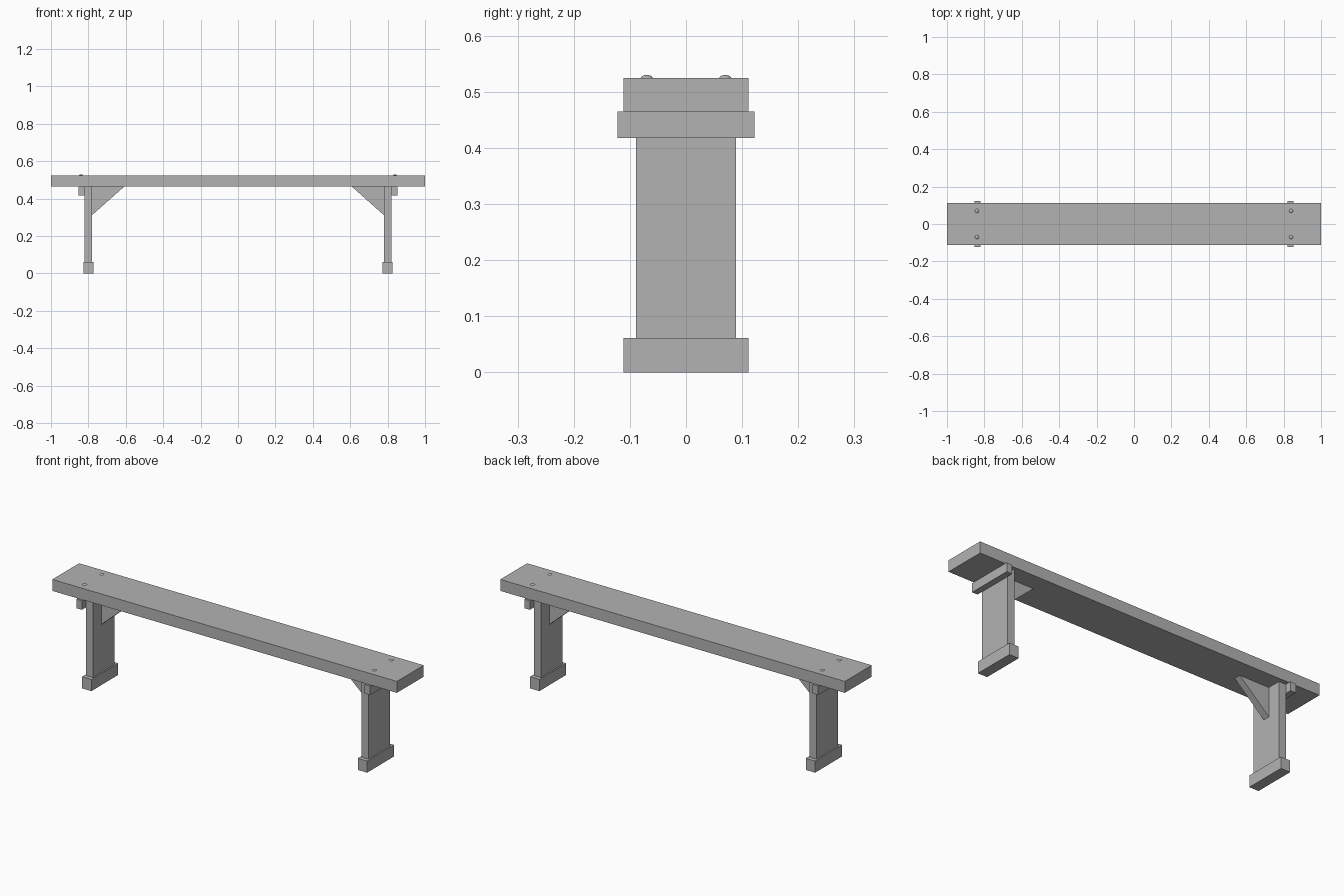
import bpy, bmesh, math
from mathutils import Matrix

cube = bpy.data.objects.get("Cube")
if cube:
    bpy.data.objects.remove(cube, do_unlink=True)

GREY = (0.45, 0.45, 0.45, 1.0)
mat = bpy.data.materials.new("plain grey")
mat.use_nodes = True
mat.diffuse_color = GREY
bsdf = next(n for n in mat.node_tree.nodes if n.type == 'BSDF_PRINCIPLED')
bsdf.inputs["Base Color"].default_value = GREY


def add_object(name, bm):
    bmesh.ops.recalc_face_normals(bm, faces=bm.faces)
    mesh = bpy.data.meshes.new(name)
    bm.to_mesh(mesh)
    bm.free()
    mesh.materials.append(mat)
    obj = bpy.data.objects.new(name, mesh)
    bpy.context.collection.objects.link(obj)
    return obj


def prism(name, profile, half_depth):
    """Extrude an x-z outline evenly to both sides of y = 0."""
    bm = bmesh.new()
    face = bm.faces.new([bm.verts.new((x, -half_depth, z)) for x, z in profile])
    ext = bmesh.ops.extrude_face_region(bm, geom=[face])
    verts = [v for v in ext["geom"] if isinstance(v, bmesh.types.BMVert)]
    bmesh.ops.translate(bm, verts=verts, vec=(0, 2 * half_depth, 0))
    return add_object(name, bm)


def box(name, x0, x1, half_depth, z0, z1):
    return prism(name, [(x0, z0), (x1, z0), (x1, z1), (x0, z1)], half_depth)


def screw_head(name, x, y, z, radius, height):
    """Low dome: the upper half of a flattened sphere."""
    bm = bmesh.new()
    bmesh.ops.create_uvsphere(bm, u_segments=16, v_segments=8, radius=1)
    bmesh.ops.bisect_plane(bm, geom=bm.verts[:] + bm.edges[:] + bm.faces[:],
                           plane_co=(0, 0, 0), plane_no=(0, 0, -1),
                           clear_outer=True)
    bmesh.ops.transform(bm, verts=bm.verts, matrix=Matrix.Translation((x, y, z))
                        @ Matrix.Diagonal((radius, radius, height, 1)))
    obj = add_object(name, bm)
    for p in obj.data.polygons:
        p.use_smooth = True


SEAT_BOTTOM, SEAT_TOP = 0.465, 0.525

# Seat plank
box("seat", -1.0, 1.0, 0.111, SEAT_BOTTOM, SEAT_TOP)

# Leg assembly at each end
for side, s in (("left", 1), ("right", -1)):
    box(f"{side}_foot", s * 0.773, s * 0.827, 0.111, 0.0, 0.061)
    box(f"{side}_leg", s * 0.78, s * 0.82, 0.089, 0.061, SEAT_BOTTOM)
    box(f"{side}_cleat", s * 0.82, s * 0.852, 0.122, 0.418, SEAT_BOTTOM)
    # Triangular brace under the seat
    prism(f"{side}_brace", [(s * 0.78, 0.312), (s * 0.78, SEAT_BOTTOM),
                            (s * 0.608, SEAT_BOTTOM)], 0.018)
    # Screw heads on the seat
    for place, y in (("front", -0.07), ("back", 0.07)):
        screw_head(f"{side}_{place}_screw", s * 0.84, y, SEAT_TOP, 0.0105, 0.005)
